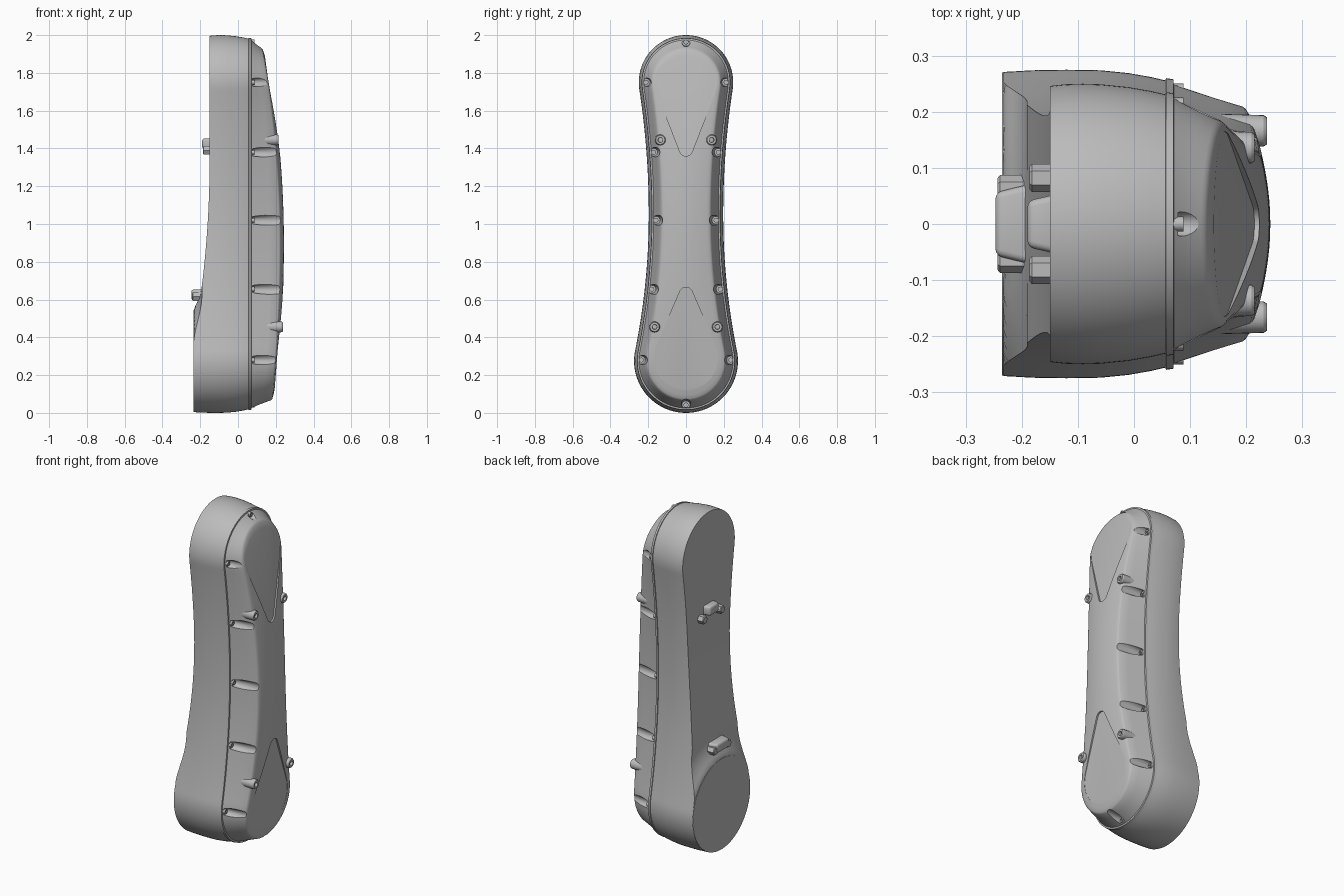
import bpy, bmesh
from math import sin, cos, pi, asin, radians, hypot

if "Cube" in bpy.data.objects:
    bpy.data.objects.remove(bpy.data.objects["Cube"])

grey = bpy.data.materials.new("casing grey")
grey.use_nodes = True
colour = (0.5, 0.5, 0.5, 1)
grey.diffuse_color = colour
grey.node_tree.nodes["Principled BSDF"].inputs["Base Color"].default_value = colour

TOP, LOW = 1.75, 0.275          # centres of the two rounded ends
R_TOP, R_LOW = 0.25, 0.275


def finish(bm, name):
    bmesh.ops.remove_doubles(bm, verts=bm.verts, dist=1e-5)
    bmesh.ops.recalc_face_normals(bm, faces=bm.faces)
    mesh = bpy.data.meshes.new(name)
    bm.to_mesh(mesh)
    bm.free()
    mesh.materials.append(grey)
    ob = bpy.data.objects.new(name, mesh)
    bpy.context.collection.objects.link(ob)
    return ob


def activate(ob):
    bpy.ops.object.select_all(action='DESELECT')
    ob.select_set(True)
    bpy.context.view_layer.objects.active = ob


def smooth(ob, angle=30):
    activate(ob)
    bpy.ops.object.shade_smooth_by_angle(angle=radians(angle))


def cut(ob, cutter):
    mod = ob.modifiers.new("cut", 'BOOLEAN')
    mod.operation, mod.solver, mod.object = 'DIFFERENCE', 'EXACT', cutter
    activate(ob)
    bpy.ops.object.modifier_apply(modifier=mod.name)
    bpy.data.objects.remove(cutter)


def bridge(bm, rings):
    n = len(rings[0])
    for a, b in zip(rings, rings[1:]):
        for i in range(n):
            j = (i + 1) % n
            bm.faces.new((a[i], a[j], b[j], b[i]))


def lathe(bm, profile, y, z, sides=24):
    # Turn (x, radius) pairs about an axis parallel to x
    rings = []
    for x, r in profile:
        rings.append([bm.verts.new((x, y + r * cos(2 * pi * i / sides), z + r * sin(2 * pi * i / sides)))
                      for i in range(sides)])
    bridge(bm, rings)
    for ring in (rings[0], rings[-1]):
        bm.faces.new(ring)


def turned(name, profile, y, z, sides=24):
    bm = bmesh.new()
    lathe(bm, profile, y, z, sides)
    ob = finish(bm, name)
    smooth(ob)
    return ob


# Waisted outline: two arcs joined by a shallow curve
def waist(z):
    return 0.197 + (0.0505 * ((z - 1.05) / 0.665) ** 2 if z > 1.05 else 0.073 * ((1.05 - z) / 0.723) ** 2)


def half_outline():
    pts = []
    for i in range(33):
        a = radians(90 - 98.6 * i / 32)
        pts.append((R_TOP * cos(a), TOP + R_TOP * sin(a)))
    z0, z1 = pts[-1][1], LOW + R_LOW * sin(radians(11.4))
    for i in range(1, 64):
        z = z0 + (z1 - z0) * i / 64
        pts.append((waist(z), z))
    for i in range(33):
        a = radians(11.4 - 101.4 * i / 32)
        pts.append((R_LOW * cos(a), LOW + R_LOW * sin(a)))
    return pts


half = half_outline()
outline = half + [(-y, z) for y, z in reversed(half[1:-1])]


# Height of the cover face and of the back plate along the casing
def face(z):
    return 0.243 - (0.092 if z > 0.9 else 0.066) * (z - 0.9) ** 2


def back(y, z):
    base = -0.15 - 0.038 * max(0, (1.35 - max(z, 0.68)) / 0.65) ** 2
    t = min(1, max(0, (hypot(y, z - LOW) - 0.28) / 0.14))
    return -0.233 + (base + 0.233) * (1 - (1 - t) ** 2)


def shrink(y, z, inset, scale=1.0):
    m = min(max(z, LOW), TOP)
    w = hypot(y, z - m)
    k = (w - inset) * scale / w
    return y * k, m + (z - m) * k


def loft(name, specs):
    # Each spec is (x rule, inset, scale towards the spine)
    bm = bmesh.new()
    rings = []
    for rule, inset, scale in specs:
        ring = []
        for y, z in outline:
            py, pz = shrink(y, z, inset, scale)
            ring.append(bm.verts.new((rule(py, pz), py, pz)))
        rings.append(ring)
    bridge(bm, rings)
    bmesh.ops.remove_doubles(bm, verts=bm.verts, dist=1e-5)
    return finish(bm, name)


def at(x):
    return lambda y, z: x


def between(t):
    return lambda y, z: back(y, z) + t * (-0.06 - back(y, z))


def wall(t):
    return lambda y, z: 0.071 + t * (face(z) - 0.025 - 0.071)


def crown(s):
    return lambda y, z: face(z) - 0.016 * s * s


# Main casing: back plate, side wall, seam lip, drafted cover wall, crowned face
specs = [(back, 0.004, i / 14) for i in range(15)]
specs += [(between(0.3), 0.001, 1), (between(0.65), 0, 1), (at(-0.06), 0.001, 1),
          (at(-0.01), 0.006, 1), (at(0.03), 0.013, 1), (at(0.056), 0.019, 1),
          (at(0.057), 0.015, 1), (at(0.07), 0.017, 1), (at(0.071), 0.026, 1)]
specs += [(wall(t), 0.026 + 0.039 * t, 1) for t in (0.33, 0.67, 1)]
specs += [(crown(1.12), 0.069, 1)]
specs += [(crown(s), 0.076, s) for s in (1, 0.9, 0.8, 0.65, 0.5, 0.35, 0.2, 0)]
casing = loft("casing", specs)

# Screw pockets cut into the cover wall, each holding a screw
spots = [(0, 1.963), (0, 0.042)]
for z in (1.75, 1.38, 1.02, 0.655, 0.28):
    y = (R_TOP if z == 1.75 else R_LOW if z == 0.28 else waist(z)) - 0.038
    spots += [(y, z), (-y, z)]
bm = bmesh.new()
for y, z in spots:
    lathe(bm, [(0.078, 0.021), (0.32, 0.045)], y, z)
cut(casing, finish(bm, "pocket_cutter"))
for i, (y, z) in enumerate(spots):
    turned(f"cover_screw_{i + 1}", [(0.06, 0.013), (0.088, 0.013), (0.088, 0.006), (0.082, 0.006)], y, z, 16)


# Flat teardrop panels cut into both ends of the face
def panel_cutter(name, zc, big, zs, small):
    way = 1 if zc > zs else -1
    a0 = asin((big - small) / abs(zc - zs))
    pts = []
    for z, r, start, stop in ((zc, big, -a0, pi + a0), (zs, small, pi + a0, 2 * pi - a0)):
        for i in range(33):
            a = start + (stop - start) * i / 32
            pts.append((r * cos(a), z + way * r * sin(a)))
    za, zb = zc + way * big, zs - way * small
    bm = bmesh.new()
    low, high = [], []
    for y, z in pts:
        x = face(za) + (face(zb) - face(za)) * (z - za) / (zb - za) - 0.009
        low.append(bm.verts.new((x, y, z)))
        high.append(bm.verts.new((0.4, y, z)))
    bridge(bm, [low, high])
    bm.faces.new(low)
    bm.faces.new(high)
    return finish(bm, name)


cut(casing, panel_cutter("upper_panel_cutter", 1.755, 0.165, 1.395, 0.035))
cut(casing, panel_cutter("lower_panel_cutter", 0.29, 0.17, 0.63, 0.035))
smooth(casing)

# Round boss on the back of the lower end
turned("lower_back_boss", [(-0.235, 0.27), (-0.16, 0.271)], 0, LOW, 96)

# Hollow mounting posts on the cover
for label, y, z, tip in (("upper", 0.136, 1.445, 0.215), ("lower", 0.166, 0.455, 0.237)):
    for side, s in (("left", 1), ("right", -1)):
        turned(f"{label}_{side}_post",
               [(0.1, 0.032), (tip - 0.006, 0.028), (tip, 0.024), (tip, 0.013), (tip - 0.02, 0.012)], s * y, z)


# Back clamps: a rounded bar with a hex bolt at each end
def clamp(name, z, bolt_z, bolt_y, x0, x1, width):
    bm = bmesh.new()
    bmesh.ops.create_cube(bm, size=1)
    for v in bm.verts:
        outer = v.co.x < 0
        v.co = (x0 if outer else x1, v.co.y * width * (0.75 if outer else 1), z + v.co.z * 0.055)
    bmesh.ops.bevel(bm, geom=bm.edges[:], offset=0.012, segments=3, affect='EDGES', profile=0.5)
    smooth(finish(bm, name + "_bar"))
    for side, s in (("left", 1), ("right", -1)):
        turned(f"{name}_{side}_bolt", [(x1, 0.025), (x0 + 0.008, 0.025), (x0 + 0.004, 0.02)],
               s * bolt_y, bolt_z, 6)


clamp("upper_clamp", 1.425, 1.39, 0.082, -0.19, -0.13, 0.11)
clamp("lower_clamp", 0.625, 0.615, 0.062, -0.247, -0.17, 0.15)
